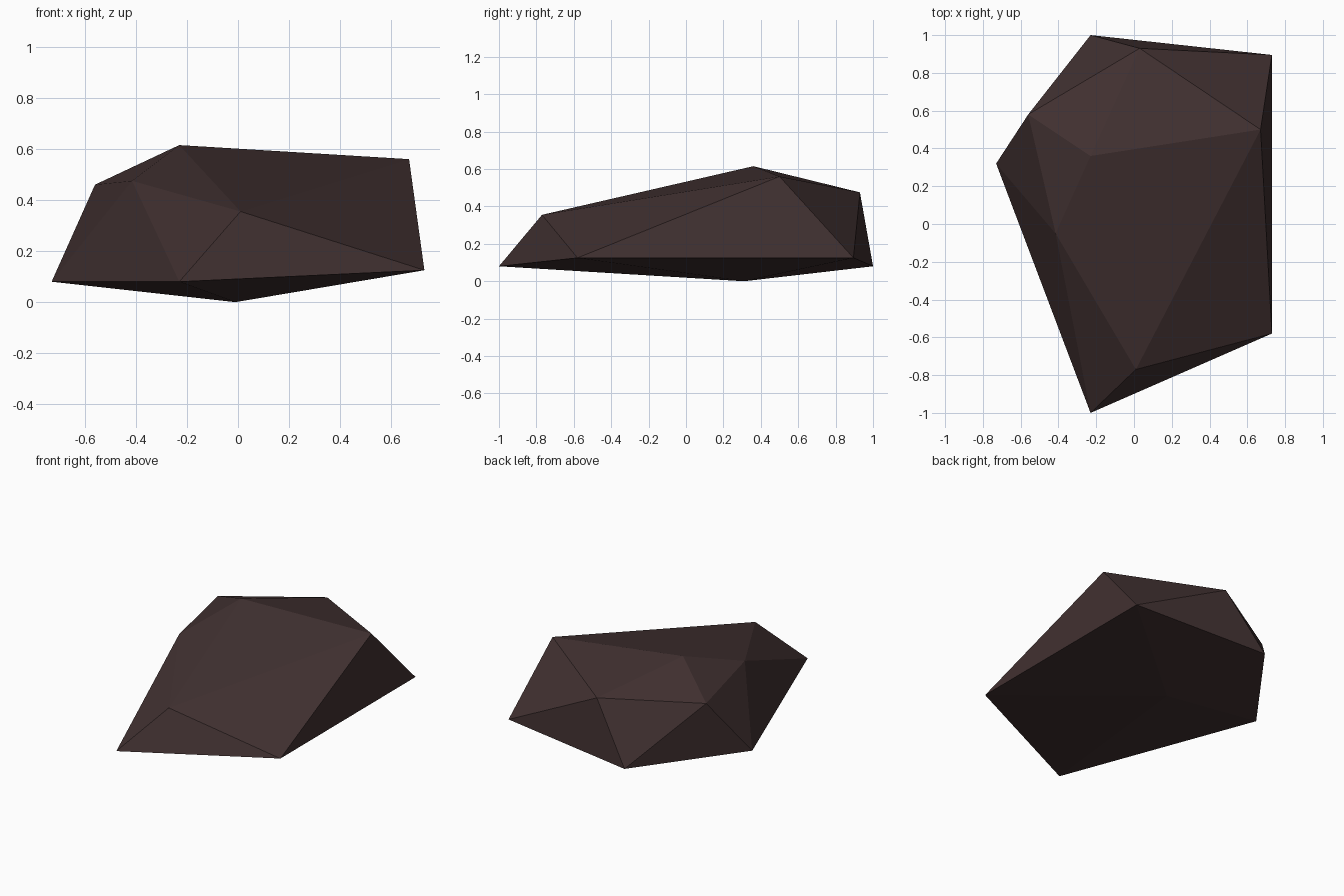
import bpy
import bmesh

if "Cube" in bpy.data.objects:
    bpy.data.objects.remove(bpy.data.objects["Cube"], do_unlink=True)

# Dark brown stone
stone = bpy.data.materials.new("dark_brown_stone")
stone.use_nodes = True
colour = (0.052, 0.030, 0.030, 1.0)
stone.diffuse_color = colour
shader = next(n for n in stone.node_tree.nodes if n.type == "BSDF_PRINCIPLED")
shader.inputs["Base Color"].default_value = colour
shader.inputs["Roughness"].default_value = 0.9

# Rock layers: an uneven twenty-sided solid with a peak, two rings and a foot
peak_point = (-0.23, 0.36, 0.615)
foot_point = (-0.01, 0.31, 0.0)
upper_points = [(0.01, -0.77, 0.355), (0.67, 0.50, 0.56), (0.03, 0.93, 0.475),
                (-0.56, 0.58, 0.46), (-0.415, -0.05, 0.475)]
lower_points = [(0.73, -0.58, 0.125), (0.73, 0.895, 0.125), (-0.23, 1.0, 0.08),
                (-0.73, 0.32, 0.08), (-0.23, -1.0, 0.08)]

bm = bmesh.new()
peak = bm.verts.new(peak_point)
foot = bm.verts.new(foot_point)
upper = [bm.verts.new(p) for p in upper_points]
lower = [bm.verts.new(p) for p in lower_points]

# Cap, zigzag band and underside
count = len(upper)
for i in range(count):
    j = (i + 1) % count
    bm.faces.new((peak, upper[i], upper[j]))
    bm.faces.new((upper[i], lower[i], upper[j]))
    bm.faces.new((lower[i], lower[j], upper[j]))
    bm.faces.new((foot, lower[j], lower[i]))
bmesh.ops.recalc_face_normals(bm, faces=bm.faces)

mesh = bpy.data.meshes.new("rock")
bm.to_mesh(mesh)
bm.free()
mesh.materials.append(stone)
rock = bpy.data.objects.new("rock", mesh)
bpy.context.collection.objects.link(rock)
